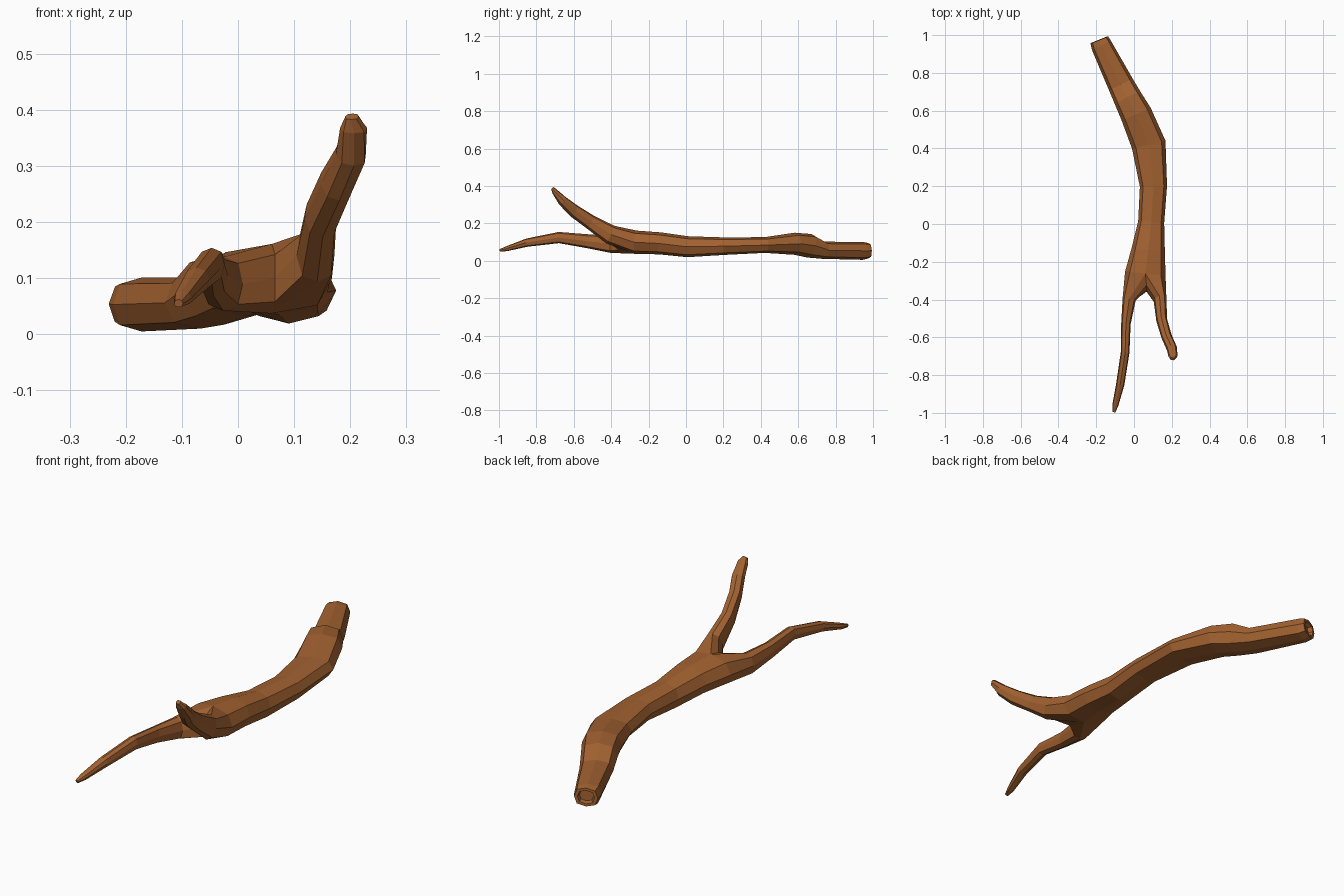
import bpy, bmesh, math
from mathutils import Vector

if "Cube" in bpy.data.objects:
    bpy.data.objects.remove(bpy.data.objects["Cube"])

SIDES = 8
bm = bmesh.new()


def make_rings(sections, lead=None):
    """Octagonal rings along a path; each section is x, y, z, half width, half height."""
    pts = [Vector(s[:3]) for s in sections]
    rings = []
    for i, (x, y, z, w, h) in enumerate(sections):
        before = pts[i - 1] if i else (lead or pts[0])
        after = pts[min(i + 1, len(pts) - 1)]
        t = (after - before).normalized()
        side = Vector((0, 0, 1)).cross(t).normalized()
        up = t.cross(side)
        ring = []
        for k in range(SIDES):
            a = k * math.tau / SIDES
            f = 1.08 if k % 2 else 1.0      # slightly squared corners
            ring.append(bm.verts.new(pts[i] + side * (w * f * math.sin(a)) + up * (h * f * math.cos(a))))
        rings.append(ring)
    return rings


def bridge(a, b):
    for k in range(SIDES):
        n = (k + 1) % SIDES
        bm.faces.new((a[k], a[n], b[n], b[k]))


def loft(rings):
    for a, b in zip(rings, rings[1:]):
        bridge(a, b)


# Trunk, from the broken end to just before the fork
trunk = make_rings([
    (-.184, .975, .054, .050, .041), (-.172, .945, .053, .056, .048),
    (-.068, .735, .056, .070, .046), (-.030, .660, .080, .076, .064),
    (.012, .580, .091, .084, .059), (.078, .420, .084, .091, .042),
    (.103, .200, .078, .072, .047), (.091, .010, .075, .069, .056),
    (.075, -.140, .093, .089, .059), (.060, -.265, .099, .108, .062)])
loft(trunk)

# Recessed broken end
end = trunk[0]
mid = sum((v.co for v in end), Vector()) / SIDES
inward = Vector((.45, -.89, 0))
rim = [bm.verts.new(mid + (v.co - mid) * .72) for v in end]
pit = [bm.verts.new(mid + (v.co - mid) * .6 + inward * .02) for v in end]
loft([end, rim, pit])
bm.faces.new(pit)

# Fork: the last ring splits in two around a shared crotch
last = trunk[-1]
crotch = [bm.verts.new(p) for p in ((.066, -.325, .142), (.066, -.348, .100), (.066, -.358, .058))]
right_start = last[:5] + crotch[::-1]
left_start = [last[0]] + crotch + last[4:]

left_twig = make_rings([
    (-.026, -.400, .090, .035, .048), (-.043, -.530, .105, .025, .037),
    (-.047, -.680, .124, .023, .030), (-.073, -.850, .097, .022, .022),
    (-.099, -.960, .064, .016, .013), (-.106, -.995, .055, .008, .007)],
    Vector((.0, -.30, .09)))
right_twig = make_rings([
    (.138, -.405, .140, .034, .052), (.147, -.510, .206, .029, .039),
    (.174, -.600, .267, .028, .035), (.201, -.660, .320, .028, .027),
    (.206, -.700, .368, .024, .016), (.203, -.714, .388, .012, .009)],
    Vector((.12, -.30, .10)))
for start, twig in ((left_start, left_twig), (right_start, right_twig)):
    loft([start] + twig)
    bm.faces.new(twig[-1])

bmesh.ops.recalc_face_normals(bm, faces=bm.faces[:])
mesh = bpy.data.meshes.new("forked_branch")
bm.to_mesh(mesh)
bm.free()

# Single bark colour
bark = bpy.data.materials.new("bark brown")
bark.diffuse_color = (.36, .12, .03, 1)
bark.use_nodes = True
bark.node_tree.nodes["Principled BSDF"].inputs["Base Color"].default_value = bark.diffuse_color
mesh.materials.append(bark)
bpy.context.collection.objects.link(bpy.data.objects.new("forked_branch", mesh))
